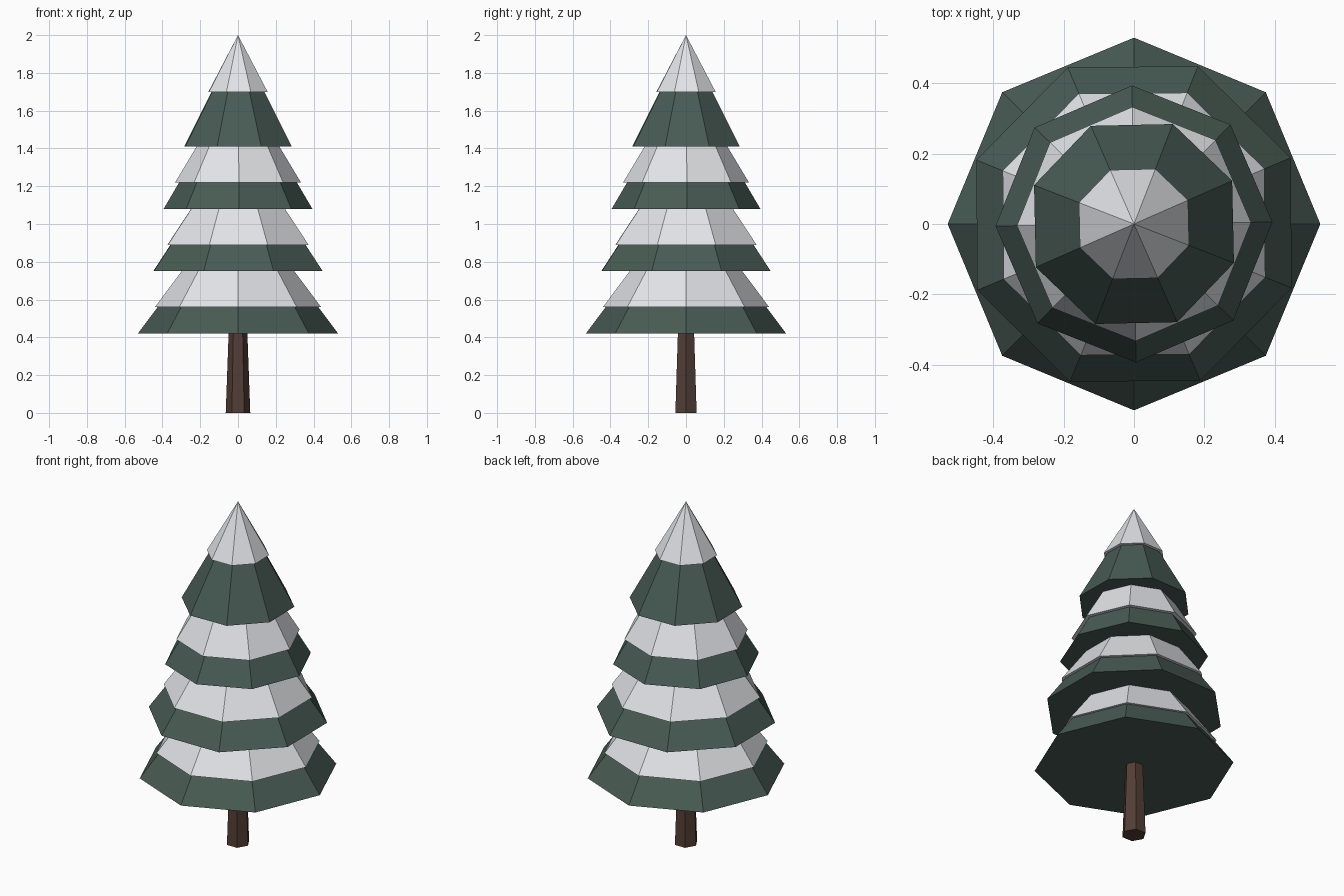
import bpy
import math

if "Cube" in bpy.data.objects:
    bpy.data.objects.remove(bpy.data.objects["Cube"])


def material(name, rgb):
    m = bpy.data.materials.new(name)
    m.diffuse_color = (*rgb, 1.0)
    m.use_nodes = True
    m.node_tree.nodes["Principled BSDF"].inputs["Base Color"].default_value = m.diffuse_color
    return m


GREEN = material("pine green", (0.065, 0.105, 0.088))
SNOW = material("snow white", (0.85, 0.87, 0.90))
BARK = material("bark brown", (0.085, 0.048, 0.036))


def cone(name, sides, r_low, z_low, r_top, z_top, turn, mat):
    """Flat-faced, closed cone or frustum with its first corner at angle turn from +x."""
    bpy.ops.mesh.primitive_cone_add(
        vertices=sides, radius1=r_low, radius2=r_top, depth=z_top - z_low,
        location=(0, 0, (z_low + z_top) / 2),
        rotation=(0, 0, turn - math.pi / 2))
    ob = bpy.context.object
    ob.name = name
    ob.data.materials.append(mat)
    return ob


# Tapered six-sided trunk
cone("trunk", 6, 0.065, 0.0, 0.046, 0.52, 0.0, BARK)

# Branch tiers, each twisted 0.4 rad, with a slightly proud snow cap
# (branch radius, branch apex z, snow radius, snow base z, snow apex z)
tiers = [
    (0.530, 1.13, 0.440, 0.56, 1.15),
    (0.484, 1.44, 0.403, 0.89, 1.46),
    (0.394, 1.75, 0.333, 1.22, 1.775),
    (0.305, 1.98, 0.168, 1.70, 2.00),
]
for i, (r, apex, snow_r, snow_z, snow_apex) in enumerate(tiers):
    turn = 0.4 * i
    cone(f"branches_{i + 1}", 8, r, 0.42 + 0.33 * i, 0.0, apex, turn, GREEN)
    cone(f"snow_{i + 1}", 8, snow_r, snow_z, 0.0, snow_apex, turn, SNOW)
